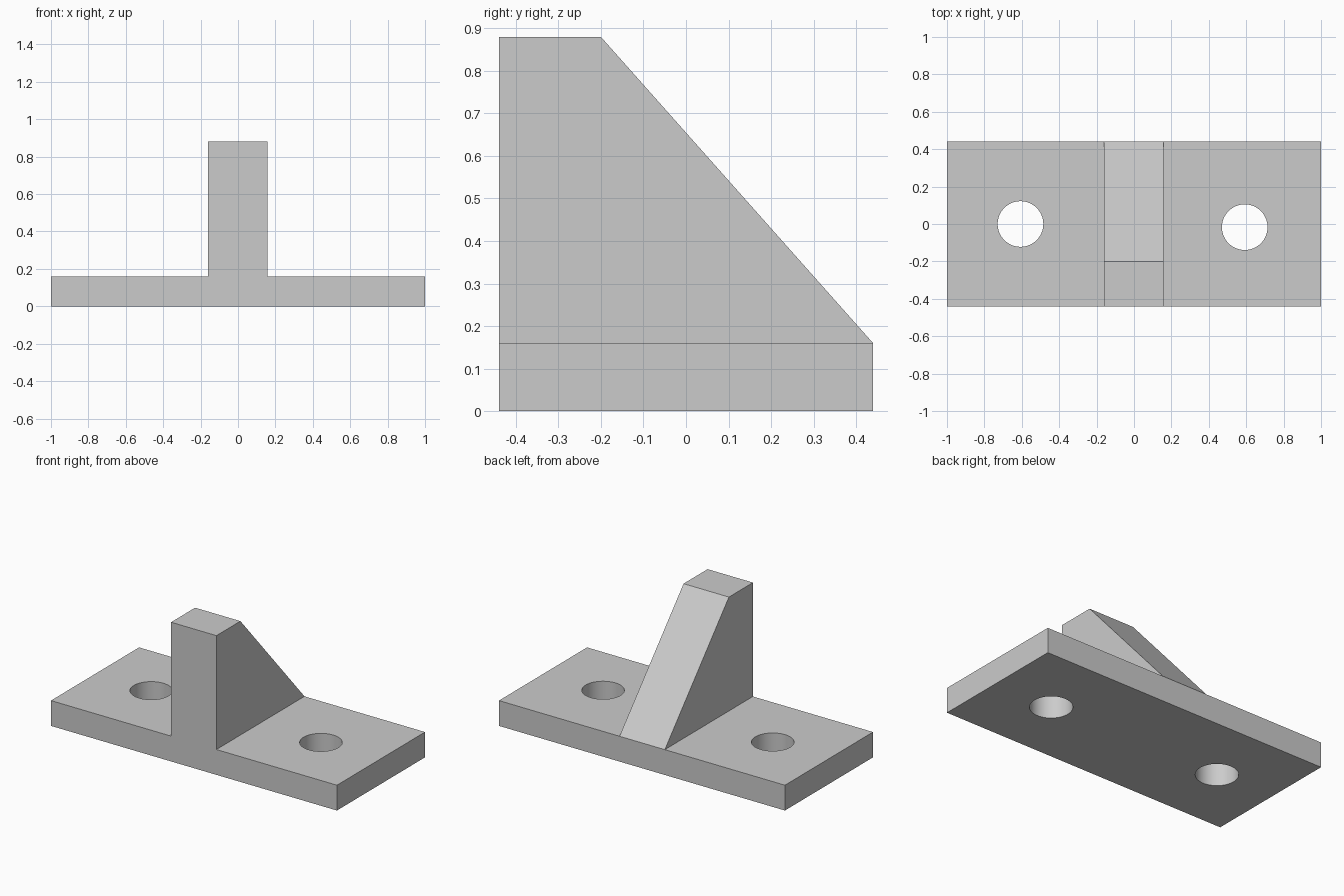
import bpy
import bmesh
from mathutils import Matrix

if "Cube" in bpy.data.objects:
    bpy.data.objects.remove(bpy.data.objects["Cube"], do_unlink=True)

HALF_DEPTH, PLATE_TOP, RIB_TOP = 0.44, 0.16, 0.88

grey = bpy.data.materials.new("plain_grey")
grey.use_nodes = True
grey.diffuse_color = (0.6, 0.6, 0.6, 1)
grey.node_tree.nodes["Principled BSDF"].inputs["Base Color"].default_value = grey.diffuse_color


def prism(name, profile, x0, x1):
    """Extrude a (y, z) profile along x."""
    bm = bmesh.new()
    face = bm.faces.new([bm.verts.new((x0, y, z)) for y, z in profile])
    new = bmesh.ops.extrude_face_region(bm, geom=[face])["geom"]
    bmesh.ops.translate(bm, vec=(x1 - x0, 0, 0),
                        verts=[v for v in new if isinstance(v, bmesh.types.BMVert)])
    bmesh.ops.recalc_face_normals(bm, faces=bm.faces)
    return add_object(name, bm)


def add_object(name, bm):
    mesh = bpy.data.meshes.new(name)
    bm.to_mesh(mesh)
    bm.free()
    mesh.materials.append(grey)
    obj = bpy.data.objects.new(name, mesh)
    bpy.context.collection.objects.link(obj)
    return obj


def combine(target, tool, operation):
    """Apply a boolean and discard the tool object."""
    bpy.context.view_layer.objects.active = target
    mod = target.modifiers.new(operation.title(), "BOOLEAN")
    mod.operation, mod.object, mod.solver = operation, tool, "EXACT"
    bpy.ops.object.modifier_apply(modifier=mod.name)
    bpy.data.objects.remove(tool, do_unlink=True)


# Mounting plate
d = HALF_DEPTH
bracket = prism("bracket", [(-d, 0), (d, 0), (d, PLATE_TOP), (-d, PLATE_TOP)], -1, 1)

# Upright rib sloping down to the back edge, rooted inside the plate
rib = prism("rib", [(-d, PLATE_TOP / 2), (d, PLATE_TOP / 2), (d, PLATE_TOP),
                    (-0.2, RIB_TOP), (-d, RIB_TOP)], -0.16, 0.157)
combine(bracket, rib, "UNION")

# Bolt holes
for x, y in ((-0.607, 0.0), (0.592, -0.017)):
    bm = bmesh.new()
    bmesh.ops.create_cone(bm, cap_ends=True, segments=64, radius1=0.122, radius2=0.122,
                          depth=1, matrix=Matrix.Translation((x, y, 0)))
    combine(bracket, add_object("hole_cutter", bm), "DIFFERENCE")

# Smooth hole walls, crisp edges elsewhere
bpy.ops.object.select_all(action="DESELECT")
bracket.select_set(True)
bpy.context.view_layer.objects.active = bracket
bpy.ops.object.shade_smooth_by_angle()
